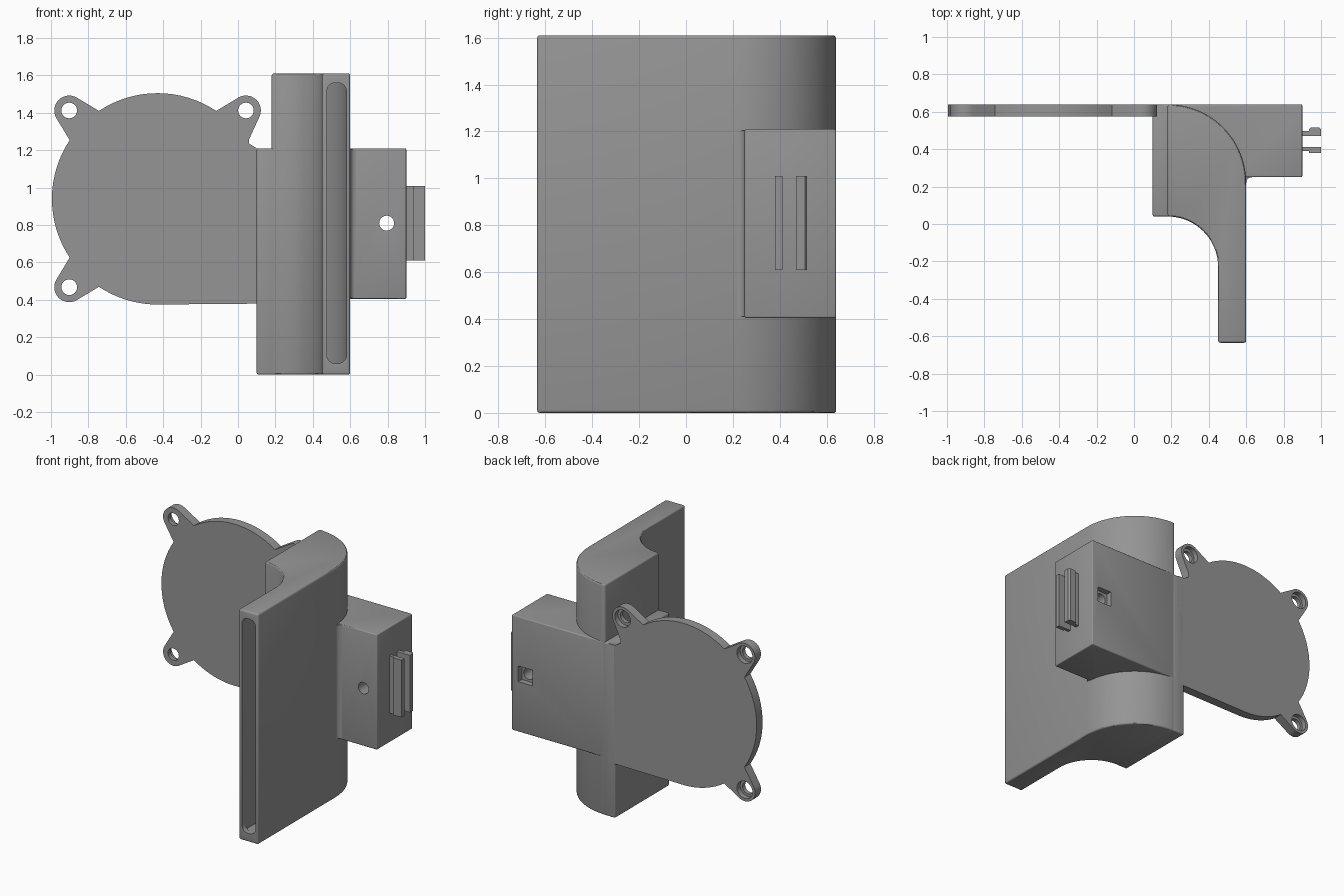
import bpy, bmesh, math

if "Cube" in bpy.data.objects:
    bpy.data.objects.remove(bpy.data.objects["Cube"])

grey = bpy.data.materials.new("grey plastic")
grey.diffuse_color = (0.30, 0.30, 0.30, 1)
grey.use_nodes = True
grey.node_tree.nodes["Principled BSDF"].inputs["Base Color"].default_value = grey.diffuse_color


def arc(cx, cy, r, a0, a1, n):
    """Points on an arc, angles in degrees."""
    return [(cx + r * math.cos(math.radians(a0 + (a1 - a0) * i / n)),
             cy + r * math.sin(math.radians(a0 + (a1 - a0) * i / n))) for i in range(n + 1)]


def rect(x0, y0, x1, y1):
    return [(x0, y0), (x1, y0), (x1, y1), (x0, y1)]


def prism(name, pts, lo, hi, axis='z', bevel=0.0):
    """Extrude a profile along z (x,y points) or along y (x,z points)."""
    put = (lambda p, h: (p[0], p[1], h)) if axis == 'z' else (lambda p, h: (p[0], h, p[1]))
    bm = bmesh.new()
    a = [bm.verts.new(put(p, lo)) for p in pts]
    b = [bm.verts.new(put(p, hi)) for p in pts]
    bm.faces.new(a)
    bm.faces.new(b)
    for i in range(len(pts)):
        j = (i + 1) % len(pts)
        bm.faces.new((a[i], a[j], b[j], b[i]))
    bmesh.ops.recalc_face_normals(bm, faces=bm.faces)
    me = bpy.data.meshes.new(name)
    bm.to_mesh(me)
    bm.free()
    ob = bpy.data.objects.new(name, me)
    bpy.context.collection.objects.link(ob)
    me.materials.append(grey)
    if bevel:
        m = ob.modifiers.new("bevel", 'BEVEL')
        m.width, m.segments = bevel, 3
        m.limit_method, m.angle_limit = 'ANGLE', math.radians(50)
    return ob


def finish(ob, cutters=()):
    """Cut the part, apply its modifiers and smooth the curved faces."""
    for c in cutters:
        m = ob.modifiers.new("cut", 'BOOLEAN')
        m.operation, m.solver, m.object = 'DIFFERENCE', 'EXACT', c
    bpy.ops.object.select_all(action='DESELECT')
    ob.select_set(True)
    bpy.context.view_layer.objects.active = ob
    for m in list(ob.modifiers):
        bpy.ops.object.modifier_apply(modifier=m.name)
    bpy.ops.object.shade_smooth_by_angle(angle=math.radians(30))


def cutter(*args, **kw):
    ob = prism(*args, **kw)
    ob.hide_render = True
    ob.hide_set(True)
    cutters.append(ob)
    return ob


cutters = []

# Air passage: tall curved channel, rounded slot mouth and inlet for the blower
channel = cutter("channel_cutter",
                 [(0.58, -0.60)] + arc(0.18, 0.22, 0.40, 0, 87, 20)
                 + arc(0.18, -0.23, 0.295, 85, 0, 16) + [(0.475, -0.60)], 0.06, 1.56)
r = 0.045
mouth = cutter("mouth_cutter",
               arc(0.58 - r, 1.56 - r, r, 0, 90, 6) + arc(0.475 + r, 1.56 - r, r, 90, 180, 6)
               + arc(0.475 + r, 0.06 + r, r, 180, 270, 6) + arc(0.58 - r, 0.06 + r, r, 270, 360, 6),
               -0.70, -0.55, axis='y')
inlet = cutter("inlet_cutter", rect(0.05, 0.07, 0.22, 0.575), 0.42, 1.18)

# Curved duct
duct = prism("duct", [(0.60, -0.635)] + arc(0.18, 0.22, 0.42, 0, 90, 24)
             + arc(0.18, -0.23, 0.27, 90, 0, 18) + [(0.45, -0.635)], 0, 1.61, bevel=0.012)
finish(duct, (channel, mouth, inlet))

# Lower collar around the inlet
collar = prism("inlet_collar", rect(0.10, 0.04, 0.20, 0.64), 0, 1.21, bevel=0.01)
finish(collar, (channel, inlet))

# Side block with a screw hole and a square nut pocket
screw = cutter("screw_cutter", arc(0.795, 0.81, 0.04, 0, 345, 23), 0.1, 0.8, axis='y')
pocket = cutter("nut_pocket_cutter", rect(0.74, 0.755, 0.85, 0.865), 0.60, 0.70, axis='y')
block = prism("side_block", rect(0.19, 0.25, 0.90, 0.64), 0.405, 1.21, bevel=0.007)
finish(block, (channel, inlet, screw, pocket))

# Small fillet where the block meets the duct
finish(prism("block_fillet", [(0.59, 0.26), (0.63, 0.26)] + arc(0.63, 0.22, 0.03, 90, 180, 6)
             + [(0.59, 0.22)], 0.41, 1.205))

# Blower mounting plate with three screw ears
CX, CZ, R = -0.43, 0.94, 0.565
ears = [(CX + 0.668 * math.cos(math.radians(a)), CZ + 0.668 * math.sin(math.radians(a)), a)
        for a in (45, 135, 225)]
outline = [(0.15, 0.38), (0.15, 1.21), (0.10, 1.21), (0.06, 1.235), (0.06, 1.26)]
for x, z, a in ears:
    outline += arc(x, z, 0.08, a - 75, a + 75, 14)
    outline += arc(CX, CZ, R, a + 11.3, a + 78.7 if a < 225 else 270, 16)
plate = prism("mounting_plate", outline, 0.575, 0.64, axis='y')
holes = []
for x, z, a in ears:
    holes.append(cutter("ear_hole_cutter", arc(x, z, 0.042, 0, 345, 23), 0.5, 0.7, axis='y'))
    holes.append(cutter("ear_recess_cutter", arc(x, z, 0.06, 0, 345, 23), 0.605, 0.7, axis='y'))
finish(plate, holes)

# Two hooked clip rails on the side block
finish(prism("outer_clip_rail", [(0.89, 0.47), (1.0, 0.47), (1.0, 0.507), (0.99, 0.517), (0.945, 0.517),
                                 (0.935, 0.507), (0.935, 0.497), (0.89, 0.497)], 0.61, 1.01))
finish(prism("inner_clip_rail", [(0.89, 0.39), (0.935, 0.39), (0.935, 0.38), (1.0, 0.38), (1.0, 0.412),
                                 (0.89, 0.412)], 0.61, 1.01))

# Remove the cutters now that every cut is applied
for c in cutters:
    bpy.data.objects.remove(c)
